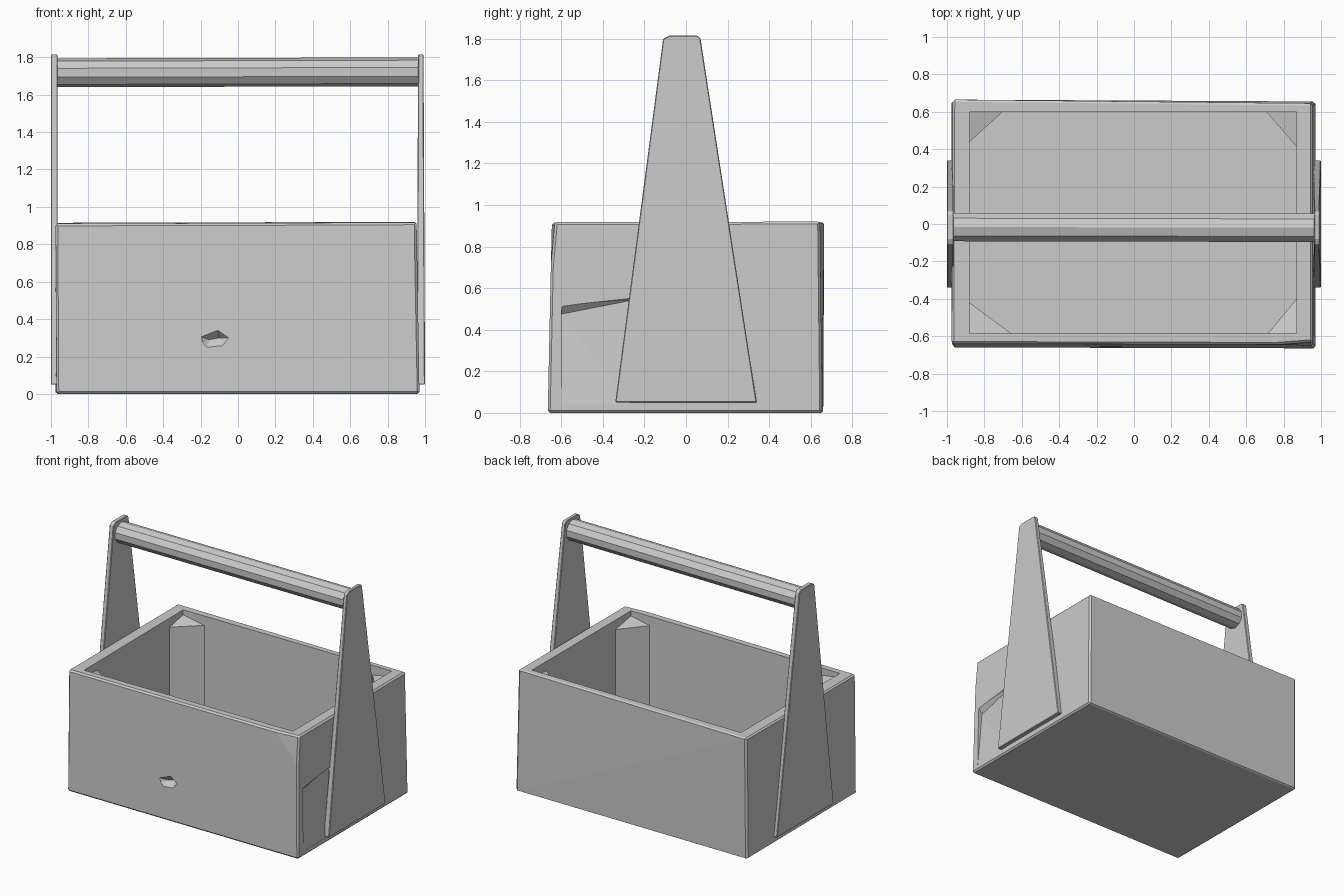
import bpy, bmesh
from math import cos, sin, tau

if "Cube" in bpy.data.objects:
    bpy.data.objects.remove(bpy.data.objects["Cube"])


def hull(name, points):
    """Flat-faced convex solid around a handful of points."""
    bm = bmesh.new()
    for p in points:
        bm.verts.new(p)
    res = bmesh.ops.convex_hull(bm, input=bm.verts)
    junk = [v for v in res["geom_interior"] if isinstance(v, bmesh.types.BMVert)]
    bmesh.ops.delete(bm, geom=junk, context='VERTS')
    bmesh.ops.dissolve_limit(bm, angle_limit=0.01, verts=bm.verts, edges=bm.edges)
    bmesh.ops.recalc_face_normals(bm, faces=bm.faces)
    mesh = bpy.data.meshes.new(name)
    bm.to_mesh(mesh)
    bm.free()
    ob = bpy.data.objects.new(name, mesh)
    bpy.context.collection.objects.link(ob)
    return ob


def bevel(ob, width):
    mod = ob.modifiers.new("worn_edges", 'BEVEL')
    mod.width = width
    mod.segments = 1
    mod.limit_method = 'ANGLE'


def carve(ob, cutter):
    mod = ob.modifiers.new("carve", 'BOOLEAN')
    mod.operation = 'DIFFERENCE'
    mod.solver = 'EXACT'
    mod.object = cutter
    cutter.hide_render = True
    cutter.hide_viewport = True
    cutter.display_type = 'WIRE'


# Crate: slightly crooked block with a chipped front right top corner
crate = hull("crate", [
    (-0.97, -0.66, 0.0), (0.97, -0.665, 0.0), (0.97, 0.655, 0.0), (-0.975, 0.66, 0.0),
    (-0.975, -0.64, 0.91), (0.955, 0.645, 0.92), (-0.97, 0.665, 0.915),
    (0.76, -0.645, 0.915), (0.957, -0.65, 0.70), (0.955, -0.63, 0.917)])
bevel(crate, 0.02)

# Hollow inside
x0, x1, y0, y1, floor = -0.88, 0.87, -0.585, 0.60, 0.07
carve(crate, hull("cavity_cutter", [(x, y, z) for x in (x0, x1)
                                    for y in (y0, y1) for z in (floor, 1.1)]))

# Faceted dent in the front
rim = [(-0.21, 0.31), (-0.11, 0.35), (-0.04, 0.30), (-0.08, 0.25), (-0.17, 0.24), (-0.20, 0.27)]
carve(crate, hull("dent_cutter", [(x, y, z) for x, z in rim for y in (-0.665, -0.70)]
                  + [(-0.10, -0.615, 0.30), (-0.15, -0.625, 0.29)]))

# Split-off sliver on the right end
face = [(-0.595, 0.52), (-0.27, 0.555), (-0.27, 0.04), (-0.60, 0.04)]
carve(crate, hull("sliver_cutter", [(x, y, z) for y, z in face for x in (0.968, 1.05)]
                  + [(0.93, -0.60, 0.475), (0.945, -0.27, 0.54)]))

# Corner posts: triangular fillets with sloping tops
posts = [("back_left", x0, y1, 0.20, 0.18), ("back_right", x1, y1, 0.18, 0.21),
         ("front_left", x0, y0, 0.25, 0.18), ("front_right", x1, y0, 0.17, 0.21)]
for label, x, y, dx, dy in posts:
    sx, sy = (1 if x < 0 else -1), (1 if y < 0 else -1)
    cx, cy = x - sx * 0.02, y - sy * 0.02
    hull("corner_post_" + label, [
        (cx, cy, floor - 0.02), (x + sx * dx, cy, floor - 0.02), (cx, y + sy * dy, floor - 0.02),
        (cx, cy, 0.885), (x + sx * dx, cy, 0.845), (cx, y + sy * dy, 0.845)])

# Tapered end boards carrying the handle
profile = [(-0.34, 0.05), (0.34, 0.05), (0.20, 0.92), (0.07, 1.80),
           (0.055, 1.815), (-0.08, 1.815), (-0.11, 1.80), (-0.23, 0.92)]
for label, side in (("left", -1), ("right", 1)):
    pts = []
    for y, z in profile:
        lean = 0.008 * (z - 0.05) / 1.75 if side > 0 else 0
        pts += [(side * (1.0 - lean), y, z), (side * (0.955 if side > 0 else 0.965) + lean, y, z)]
    bevel(hull("end_board_" + label, pts), 0.004)

# Ten-sided handle rod
ring = [(0.08 * cos(tau * (i + 0.5) / 10), 0.077 * sin(tau * (i + 0.5) / 10)) for i in range(10)]
hull("handle", [(-0.975, -0.016 + a, 1.717 + b) for a, b in ring]
     + [(0.975, -0.020 + a, 1.722 + b) for a, b in ring])
